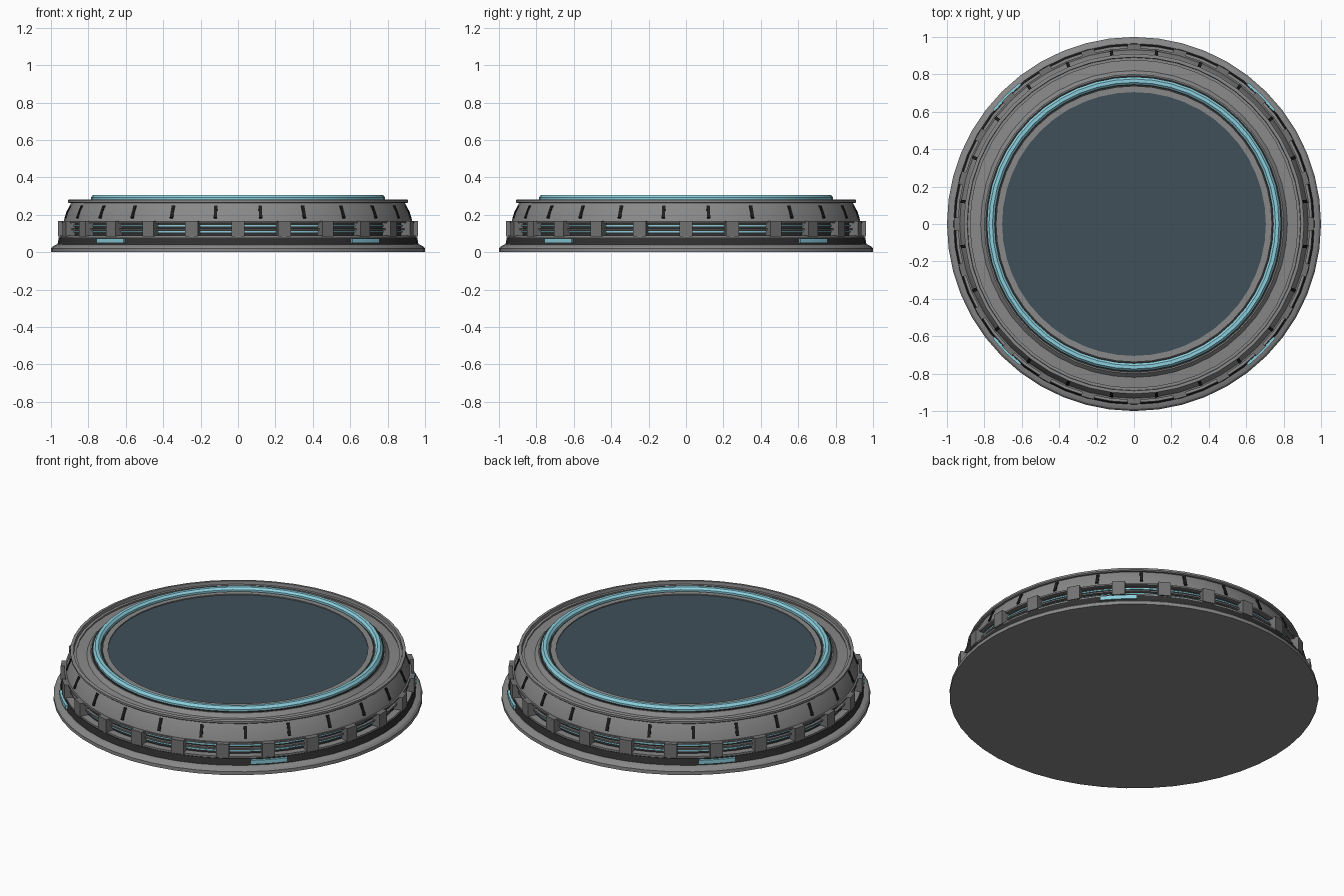
import bpy, bmesh, math
from mathutils import Matrix, Vector

if "Cube" in bpy.data.objects:
    bpy.data.objects.remove(bpy.data.objects["Cube"], do_unlink=True)

SEGMENTS = 48


def material(name, r, g, b):
    m = bpy.data.materials.new(name)
    m.use_nodes = True
    m.diffuse_color = (r, g, b, 1)
    m.node_tree.nodes["Principled BSDF"].inputs["Base Color"].default_value = (r, g, b, 1)
    return m


GREY = material("metal grey", .25, .25, .25)
MID = material("post grey", .17, .17, .17)
DARK = material("dark trim", .03, .03, .03)
BLACK = material("slot black", .012, .012, .012)
BLUE = material("light blue", .26, .62, .72)
SLATE = material("slate blue", .05, .08, .1)


def finish(name, bm, mat):
    bmesh.ops.remove_doubles(bm, verts=bm.verts, dist=1e-5)
    bmesh.ops.recalc_face_normals(bm, faces=bm.faces)
    mesh = bpy.data.meshes.new(name)
    bm.to_mesh(mesh)
    bm.free()
    mesh.materials.append(mat)
    ob = bpy.data.objects.new(name, mesh)
    bpy.context.collection.objects.link(ob)
    bpy.ops.object.select_all(action="DESELECT")
    bpy.context.view_layer.objects.active = ob
    ob.select_set(True)
    bpy.ops.object.shade_smooth_by_angle(angle=math.radians(25))
    return ob


def lathe(name, profile, mat, start=0, sweep=360, steps=SEGMENTS):
    """Revolve a closed (radius, height) outline about z."""
    bm = bmesh.new()
    verts = [bm.verts.new((r, 0, z)) for r, z in profile]
    edges = [bm.edges.new((a, b)) for a, b in zip(verts, verts[1:] + verts[:1])
             if a.co.x > 0 or b.co.x > 0]
    caps = []
    if sweep < 360:
        caps = [bm.faces.new(verts)]
    turn = Matrix.Rotation(math.radians(start), 3, "Z")
    bmesh.ops.rotate(bm, verts=verts, cent=(0, 0, 0), matrix=turn)
    out = bmesh.ops.spin(bm, geom=caps + edges + verts, cent=(0, 0, 0), axis=(0, 0, 1),
                         angle=math.radians(sweep), steps=steps)
    return finish(name, bm, mat)


def band(name, r0, r1, z0, z1, mat, **kw):
    return lathe(name, [(r0, z0), (r1, z0), (r1, z1), (r0, z1)], mat, **kw)


def blocks(name, count, offset, radius, height, size, mat, lean=0):
    """A ring of boxes; size is radial, tangential, vertical."""
    bm = bmesh.new()
    for i in range(count):
        spin = Matrix.Rotation(math.radians(offset + i * 360 / count), 4, "Z")
        place = Matrix.Translation(Vector((radius, 0, height)))
        tilt = Matrix.Rotation(lean, 4, "Y")
        scale = Matrix.Diagonal((*size, 1))
        bmesh.ops.create_cube(bm, size=1, matrix=spin @ place @ tilt @ scale)
    return finish(name, bm, mat)


# Base flange and the dark step above it
lathe("base_flange", [(0, 0), (1, 0), (1, .02), (.99, .032), (.968, .042), (0, .042)], GREY)
lathe("dark_step", [(.85, .042), (.965, .042), (.958, .08), (.85, .08)], DARK)
for i in range(4):
    band("step_light", .94, .972, .05, .074, BLUE, start=39 + 90 * i, sweep=12, steps=4)

# Recessed gallery with light strips, rails and posts
band("lower_rail", .85, .955, .08, .09, GREY)
band("gallery_wall", .85, .915, .09, .16, DARK)
for z in (.105, .138):
    band("light_strip", .9, .922, z, z + .008, BLUE)
band("middle_rail", .9, .932, .119, .128, MID)
band("upper_rail", .85, .942, .156, .166, MID)
blocks("gallery_posts", 24, 0, .937, .125, (.05, .07, .082), MID)

# Sloping upper skirt, open inside, with a thin lip
lathe("upper_skirt", [(.9, .166), (.932, .166), (.918, .215), (.893, .262),
                      (.875, .262), (.885, .215)], GREY)
lathe("skirt_lip", [(.89, .262), (.904, .262), (.91, .267), (.91, .278),
                    (.905, .281), (.892, .281)], GREY)
blocks("skirt_slots", 24, 7.5, .914, .215, (.014, .017, .072), BLACK, lean=-.4)

# Deck, platform rim, glowing ring and centre disc
lathe("deck", [(.78, .2), (.89, .2), (.89, .25), (.82, .256), (.80, .278), (.78, .278)], GREY)
band("ring_seat", .7, .795, .26, .282, DARK)
lathe("light_ring", [(.745, .28), (.787, .28), (.787, .293), (.775, .307),
                     (.757, .307), (.745, .296)], BLUE)
band("inner_trim", .705, .735, .27, .29, GREY)
lathe("centre_disc", [(0, .2), (.712, .2), (.712, .284), (0, .284)], SLATE)
